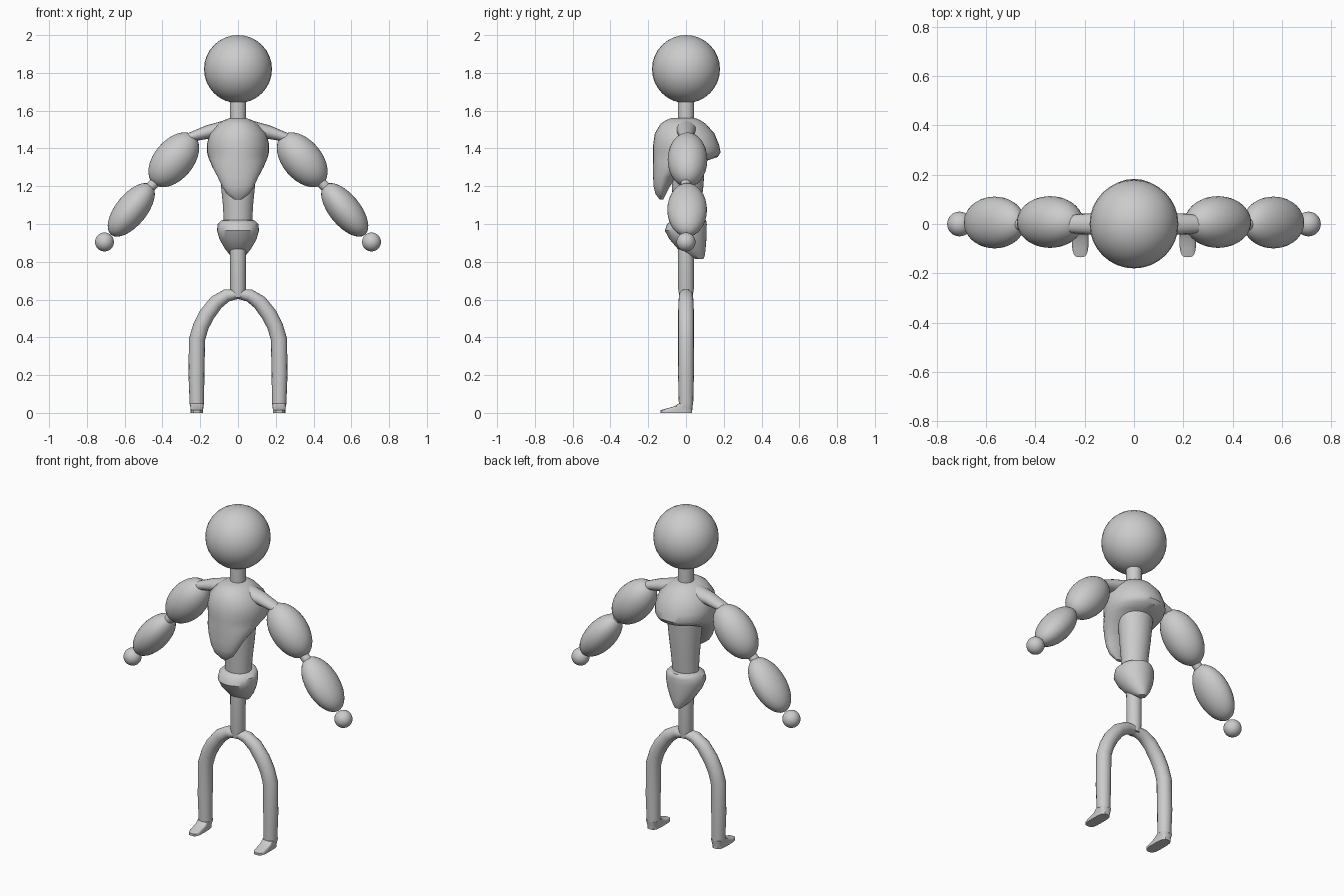
import bpy, bmesh, math
from mathutils import Vector, Matrix

cube = bpy.data.objects.get("Cube")
if cube:
    bpy.data.objects.remove(cube, do_unlink=True)

grey = bpy.data.materials.new("plain grey")
grey.use_nodes = True
grey.diffuse_color = (0.6, 0.6, 0.6, 1)
grey.node_tree.nodes["Principled BSDF"].inputs["Base Color"].default_value = (0.6, 0.6, 0.6, 1)


def finish(name, bm, angle=40):
    bmesh.ops.recalc_face_normals(bm, faces=bm.faces[:])
    mesh = bpy.data.meshes.new(name)
    bm.to_mesh(mesh)
    bm.free()
    mesh.materials.append(grey)
    obj = bpy.data.objects.new(name, mesh)
    bpy.context.collection.objects.link(obj)
    bpy.ops.object.select_all(action="DESELECT")
    obj.select_set(True)
    bpy.context.view_layer.objects.active = obj
    bpy.ops.object.shade_smooth_by_angle(angle=math.radians(angle))
    return obj


def skin(name, rings, angle=40):
    """Bridge equal rings of points and cap both ends."""
    bm = bmesh.new()
    loops = [[bm.verts.new(p) for p in ring] for ring in rings]
    n = len(loops[0])
    for a, b in zip(loops, loops[1:]):
        for i in range(n):
            j = (i + 1) % n
            bm.faces.new((a[i], a[j], b[j], b[i]))
    bm.faces.new(loops[0])
    bm.faces.new(loops[-1])
    return finish(name, bm, angle)


def stack(name, rows, x=0, power=1.0, n=32, angle=40):
    """Upright form; each row is height, half width, front y, back y."""
    rings = []
    for z, hx, y0, y1 in rows:
        ring = []
        for i in range(n):
            a = math.tau * i / n
            c, s = math.cos(a), math.sin(a)
            px = math.copysign(abs(c) ** power, c) * hx
            py = math.copysign(abs(s) ** power, s) * (y1 - y0) / 2
            ring.append((x + px, (y0 + y1) / 2 + py, z))
        rings.append(ring)
    return skin(name, rings, angle)


def tube(name, side, rows, n=16):
    """Limb in the xz plane; each row is x, z, radius in plane, radius in y."""
    pts = [Vector((side * r[0], 0, r[1])) for r in rows]
    rings = []
    for i, row in enumerate(rows):
        t = (pts[min(i + 1, len(pts) - 1)] - pts[max(i - 1, 0)]).normalized()
        across = Vector((-t.z, 0, t.x))
        rings.append([pts[i] + across * row[2] * math.cos(math.tau * k / n)
                      + Vector((0, row[3] * math.sin(math.tau * k / n), 0)) for k in range(n)])
    return skin(name, rings, 35)


def ball(name, centre, size, tilt=0):
    bm = bmesh.new()
    bmesh.ops.create_uvsphere(bm, u_segments=32, v_segments=16, radius=1)
    bm.transform(Matrix.Translation(centre) @ Matrix.Rotation(tilt, 4, "Y")
                 @ Matrix.Diagonal((*size, 1)))
    return finish(name, bm)


# Head, neck and lower spine
ball("head", (0, 0, 1.82), (0.18, 0.18, 0.18))
stack("neck", [(1.5, .043, -.043, .043), (1.68, .043, -.043, .043)])
stack("hip_post", [(.61, .03, -.034, .034), (.66, .042, -.042, .042), (.9, .043, -.043, .043)])

# Chest: broad back overhang above, tapering to a front point below
stack("chest", [
    (1.13, .02, -.14, -.12), (1.16, .06, -.162, -.105), (1.2, .085, -.172, -.085),
    (1.25, .108, -.174, -.05), (1.3, .135, -.175, .03), (1.335, .15, -.175, .11),
    (1.355, .158, -.175, .168), (1.38, .164, -.175, .183), (1.42, .165, -.174, .175),
    (1.48, .15, -.165, .15), (1.53, .105, -.135, .105), (1.55, .075, -.105, .075),
    (1.56, .045, -.08, .05)])

# Waist and pelvis
stack("waist", [(.99, .074, -.062, .068), (1.1, .08, -.068, .08),
                (1.2, .09, -.075, .092), (1.36, .105, -.08, .103)])
stack("pelvis", [
    (.815, .022, .05, .092), (.835, .042, .0, .1), (.87, .07, -.045, .104),
    (.92, .098, -.088, .108), (.965, .111, -.112, .109), (1, .108, -.1, .11),
    (1.018, .09, -.075, .107), (1.025, .065, -.04, .1)])

# Paired limbs
for label, s in (("left", 1), ("right", -1)):
    tube(label + "_shoulder", s, [(.06, 1.505, .045, .06), (.16, 1.487, .036, .045),
                                  (.27, 1.455, .022, .035)])
    ball(label + "_upper_arm", (s * .34, .008, 1.34), (.168, .105, .105), s * math.radians(50))
    tube(label + "_elbow", s, [(.4, 1.26, .027, .027), (.51, 1.15, .027, .027)])
    ball(label + "_forearm", (s * .565, .006, 1.075), (.17, .105, .083), s * math.radians(51)) \
        .data.transform(Matrix.Identity(4))
    ball(label + "_hand", (s * .707, 0, .905), (.05, .05, .05))
    tube(label + "_leg", s, [
        (0, .63, .026, .034), (.06, .622, .034, .037), (.115, .585, .04, .04),
        (.165, .52, .042, .042), (.196, .46, .042, .042), (.217, .39, .043, .042),
        (.22, .2, .042, .042), (.218, .045, .038, .038)])
    stack(label + "_foot", [
        (0, .034, -.135, .033), (.014, .034, -.135, .033), (.024, .034, -.1, .034),
        (.035, .035, -.06, .035), (.05, .037, -.038, .037)], x=s * .218, power=.6, n=20, angle=30)
